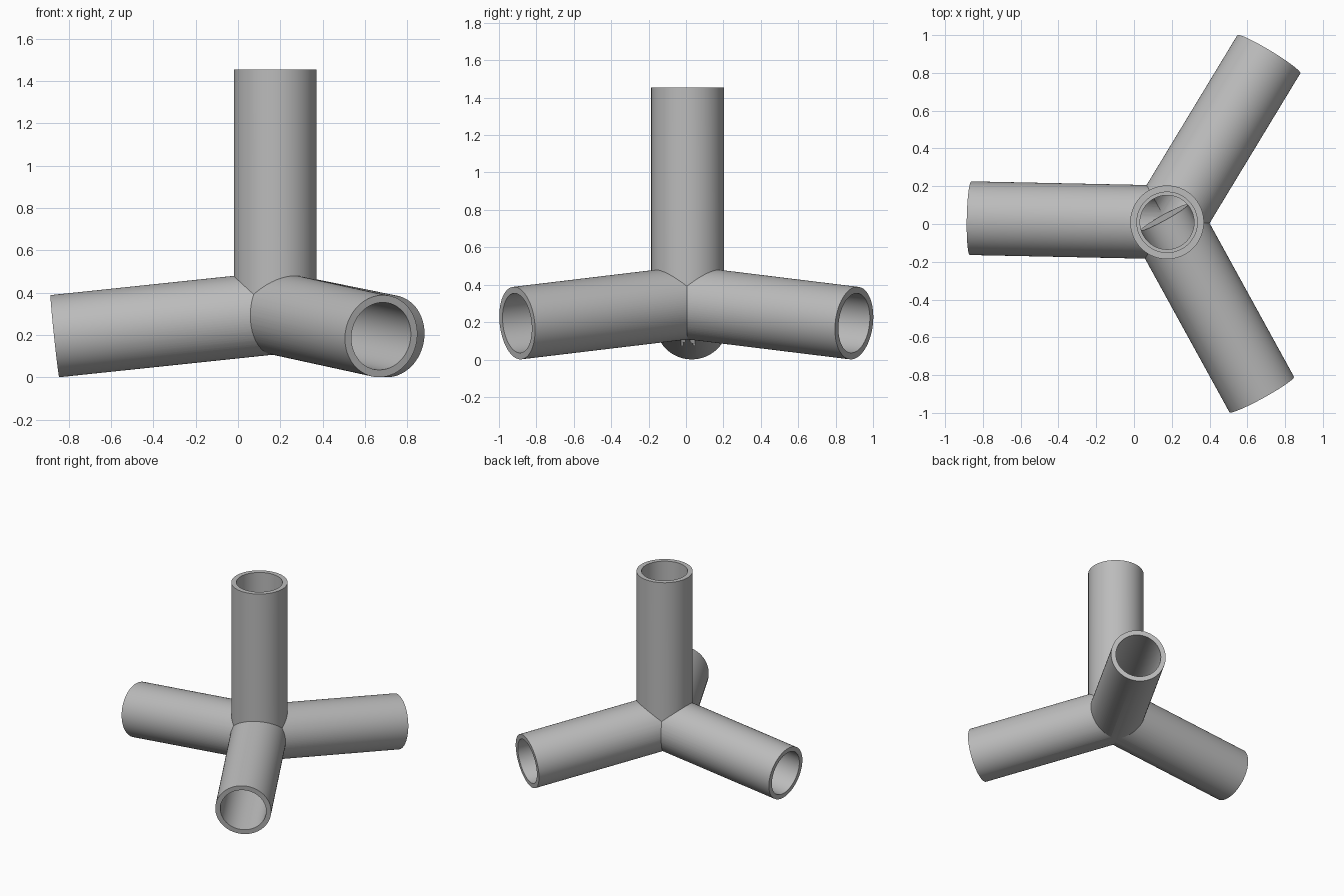
import bpy
from math import radians, sin, cos
from mathutils import Vector

cube = bpy.data.objects.get("Cube")
if cube:
    bpy.data.objects.remove(cube, do_unlink=True)

HUB = Vector((0.175, 0.009, 0.304))   # where all four axes meet
OUTER, SOCKET, BORE = 0.195, 0.16, 0.143
DEPTH = 0.75                          # socket depth down to the inner shoulder
TILT = radians(6)

grey = bpy.data.materials.new("plain grey")
grey.use_nodes = True
colour = (0.5, 0.5, 0.5, 1)
grey.diffuse_color = colour
grey.node_tree.nodes["Principled BSDF"].inputs["Base Color"].default_value = colour


def rod(name, direction, start, end, radius):
    """Solid cylinder along a direction from the hub."""
    bpy.ops.mesh.primitive_cylinder_add(
        vertices=96, radius=radius, depth=end - start,
        location=HUB + direction * (start + end) / 2,
        rotation=direction.to_track_quat('Z', 'Y').to_euler())
    obj = bpy.context.object
    obj.name = name
    obj.data.materials.append(grey)
    return obj


def combine(body, tool, operation):
    """Apply a boolean and remove the helper."""
    tool.hide_render = True
    bpy.context.view_layer.objects.active = body
    mod = body.modifiers.new("boolean", 'BOOLEAN')
    mod.operation = operation
    mod.solver = 'EXACT'
    mod.object = tool
    bpy.ops.object.modifier_apply(modifier=mod.name)
    bpy.data.objects.remove(tool, do_unlink=True)


# One upright tube and three splayed legs
tubes = [(Vector((0, 0, 1)), 1.151)]
for yaw in (58.8, 178.8, 298.8):
    a = radians(yaw)
    tubes.append((Vector((cos(a) * cos(TILT), sin(a) * cos(TILT), -sin(TILT))), 1.046))

# Outer walls
connector = rod("pipe_connector", tubes[0][0], -0.03, tubes[0][1], OUTER)
for direction, length in tubes[1:]:
    combine(connector, rod("leg", direction, -0.03, length, OUTER), 'UNION')

# Narrow bores meeting in the hub, then wider sockets from each end
for direction, length in tubes:
    combine(connector, rod("bore", direction, -0.03, length - DEPTH + 0.1, BORE), 'DIFFERENCE')
for direction, length in tubes:
    combine(connector, rod("socket", direction, length - DEPTH, length + 0.1, SOCKET), 'DIFFERENCE')

# Smooth walls with crisp rims and seams
bpy.ops.object.select_all(action='DESELECT')
connector.select_set(True)
bpy.context.view_layer.objects.active = connector
bpy.ops.object.shade_smooth_by_angle(angle=radians(20))
